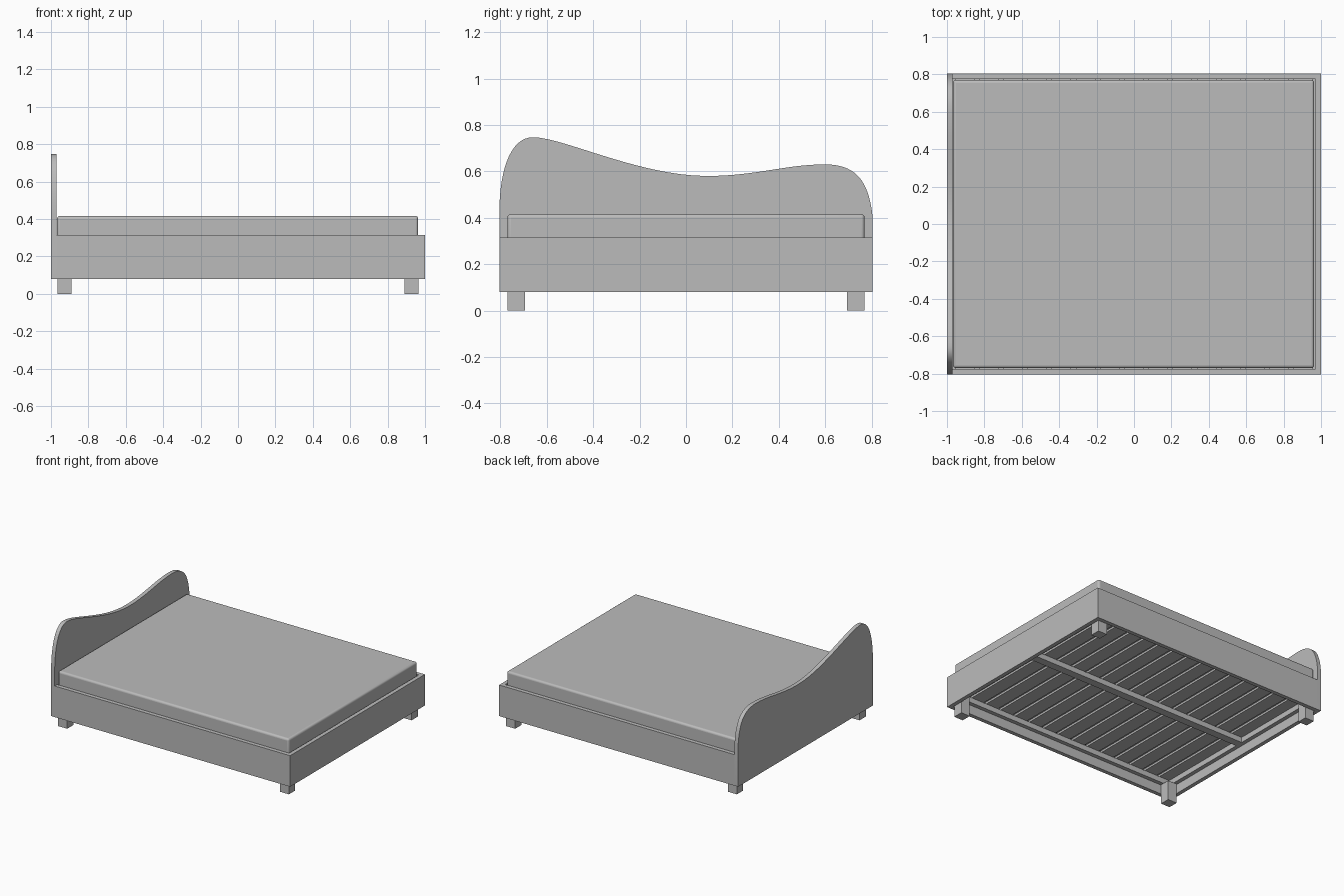
import bpy
import bmesh
from mathutils import Vector
from mathutils.geometry import interpolate_bezier

if "Cube" in bpy.data.objects:
    bpy.data.objects.remove(bpy.data.objects["Cube"])

grey = bpy.data.materials.new("plain grey")
grey.diffuse_color = (0.5, 0.5, 0.5, 1)
grey.use_nodes = True
grey.node_tree.nodes["Principled BSDF"].inputs["Base Color"].default_value = grey.diffuse_color


def finish(name, bm):
    bmesh.ops.recalc_face_normals(bm, faces=bm.faces[:])
    mesh = bpy.data.meshes.new(name)
    bm.to_mesh(mesh)
    bm.free()
    mesh.materials.append(grey)
    obj = bpy.data.objects.new(name, mesh)
    bpy.context.collection.objects.link(obj)
    return obj


def box(name, x, y, z):
    """Box from (min, max) pairs on each axis."""
    bm = bmesh.new()
    bmesh.ops.create_cube(bm, size=1)
    for v in bm.verts:
        v.co = [r[0] if c < 0 else r[1] for c, r in zip(v.co, (x, y, z))]
    return finish(name, bm)


def smooth(obj):
    bpy.ops.object.select_all(action='DESELECT')
    obj.select_set(True)
    bpy.context.view_layer.objects.active = obj
    bpy.ops.object.shade_smooth_by_angle(angle=0.7)


HALF_Y, T = 0.805, 0.03
BOTTOM, RAIL_TOP = 0.08, 0.315
IN_X, IN_Y = 1 - T, HALF_Y - T
LEDGE_Z = (0.15, 0.19)

# Headboard: wavy top edge as (handle in, point, handle out) in y, z
wave = [
    (None, (-HALF_Y, 0.42), (-HALF_Y, 0.61)),
    ((-0.755, 0.747), (-0.66, 0.747), (-0.53, 0.747)),
    ((-0.20, 0.58), (0.09, 0.58), (0.30, 0.58)),
    ((0.43, 0.63), (0.60, 0.63), (0.74, 0.63)),
    ((0.79, 0.55), (HALF_Y, 0.40), None),
]
outline = [Vector((-HALF_Y, BOTTOM))]
for a, b in zip(wave, wave[1:]):
    pts = interpolate_bezier(*[Vector(p) for p in (a[1], a[2], b[0], b[1])], 16)
    outline += pts[:-1]
outline += [Vector(wave[-1][1]), Vector((HALF_Y, BOTTOM))]
bm = bmesh.new()
face = bm.faces.new([bm.verts.new((-1, p[0], p[1])) for p in outline])
ext = bmesh.ops.extrude_face_region(bm, geom=[face], use_keep_orig=True)
for v in ext["geom"]:
    if isinstance(v, bmesh.types.BMVert):
        v.co.x += T
smooth(finish("headboard", bm))

# Outer frame
box("foot_rail", (IN_X, 1), (-HALF_Y, HALF_Y), (BOTTOM, RAIL_TOP))
for s, side in ((-1, "front"), (1, "back")):
    y = sorted((s * IN_Y, s * HALF_Y))
    box(side + "_side_rail", (-IN_X, IN_X), y, (BOTTOM, RAIL_TOP))
    # Slat ledges along the sides
    y = sorted((s * (IN_Y - T), s * IN_Y))
    box(side + "_slat_ledge", (-IN_X, IN_X), y, LEDGE_Z)

# Ledges at both ends, and corner legs
for s, end in ((-1, "head"), (1, "foot")):
    x = sorted((s * (IN_X - T), s * IN_X))
    box(end + "_slat_ledge", x, (T - IN_Y, IN_Y - T), LEDGE_Z)
    for t, side in ((-1, "front"), (1, "back")):
        box(f"{end}_{side}_leg", sorted((s * 0.89, s * 0.965)),
            sorted((t * 0.695, t * 0.77)), (0, LEDGE_Z[0]))

# Centre beam
box("centre_beam", (T - IN_X, IN_X - T), (-0.03, 0.03), LEDGE_Z)

# Slats across the bed
COUNT, WIDTH = 15, 0.105
pitch = 2 * IN_X / COUNT
for i in range(COUNT):
    cx = -IN_X + pitch * (i + 0.5)
    box("slat", (cx - WIDTH / 2, cx + WIDTH / 2), (-IN_Y, IN_Y), (0.19, 0.205))

# Mattress with softened edges
mattress = box("mattress", (-0.967, 0.963), (-0.77, 0.77), (0.205, 0.416))
bev = mattress.modifiers.new("soft_edges", 'BEVEL')
bev.width, bev.segments = 0.015, 4
smooth(mattress)
